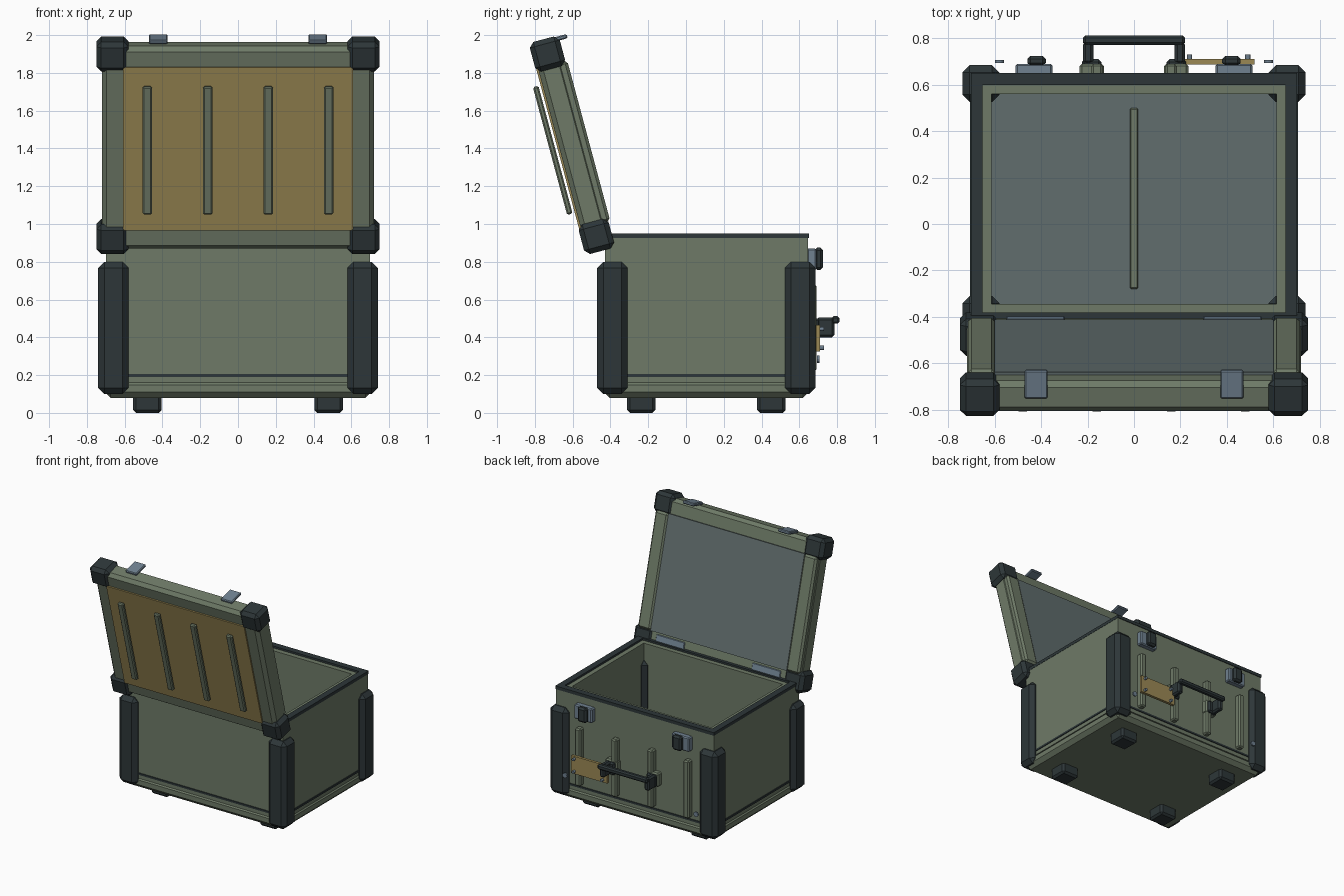
import bpy, bmesh, math
from mathutils import Matrix, Vector

if "Cube" in bpy.data.objects:
    bpy.data.objects.remove(bpy.data.objects["Cube"])

def mat(name, c):
    m = bpy.data.materials.new(name)
    m.diffuse_color = (*c, 1)
    m.use_nodes = True
    m.node_tree.nodes["Principled BSDF"].inputs["Base Color"].default_value = m.diffuse_color
    return m

GREEN = mat("green_paint", (.156, .195, .136))
DARK = mat("dark_rubber", (.026, .037, .040))
GOLD = mat("tan_panel", (.33, .25, .09))
LINER = mat("grey_liner", (.12, .155, .155))
STEEL = mat("blue_steel", (.16, .22, .28))

# Lid frame: local y points to the inside of the lid, local z up along it
LID = Matrix.Translation((0, -.604, 1.417)) @ Matrix.Rotation(math.radians(15), 4, 'X')
I = Matrix()

def finish(name, bm, m, M):
    bm.transform(M)
    bmesh.ops.recalc_face_normals(bm, faces=bm.faces)
    me = bpy.data.meshes.new(name)
    bm.to_mesh(me)
    bm.free()
    me.materials.append(m)
    ob = bpy.data.objects.new(name, me)
    bpy.context.collection.objects.link(ob)
    return ob

def box(name, x, y, z, m, bev=0, M=I):
    """Chamfered box from (min, max) ranges."""
    bm = bmesh.new()
    bmesh.ops.create_cube(bm, size=1)
    for v in bm.verts:
        v.co = Vector([(a + b) / 2 + c * (b - a) for c, (a, b) in zip(v.co, (x, y, z))])
    if bev:
        bmesh.ops.bevel(bm, geom=bm.edges[:], offset=bev, segments=1, affect='EDGES', profile=.5)
    return finish(name, bm, m, M)

def pair(name, x, y, z, m, bev=0, M=I):
    """The same box on the left and right."""
    box(name + "_right", x, y, z, m, bev, M)
    box(name + "_left", (-x[1], -x[0]), y, z, m, bev, M)

def ring(name, xo, yo, z, w, m):
    """Rectangular frame of width w, symmetric in x."""
    bm = bmesh.new()
    loops = []
    for i, h in ((0, z[0]), (0, z[1]), (w, z[1]), (w, z[0])):
        a, b, c = xo - i, yo[0] + i, yo[1] - i
        loops.append([bm.verts.new(p) for p in ((-a, b, h), (a, b, h), (a, c, h), (-a, c, h))])
    for k in range(4):
        p, q = loops[k], loops[(k + 1) % 4]
        for j in range(4):
            bm.faces.new((p[j], p[(j + 1) % 4], q[(j + 1) % 4], q[j]))
    return finish(name, bm, m, I)

def disc(name, x, y, z, r, d, m, M=I):
    """Small screw head facing along y."""
    bm = bmesh.new()
    bmesh.ops.create_cone(bm, cap_ends=True, segments=12, radius1=r, radius2=r, depth=d)
    finish(name, bm, m, M @ Matrix.Translation((x, y, z)) @ Matrix.Rotation(math.pi / 2, 4, 'X'))

# Body tub: walls, base skirt, groove, gasket and floor
Y0, Y1 = -.43, .645
ring("body_walls", .70, (Y0, Y1), (.16, .935), .085, GREEN)
box("base_skirt", (-.705, .705), (Y0 - .005, Y1 + .005), (.08, .178), GREEN, .03)
ring("base_groove", .706, (Y0 - .006, Y1 + .006), (.19, .205), .02, DARK)
ring("rim_gasket", .702, (Y0 - .002, Y1 + .005), (.925, .95), .05, DARK)
box("floor_liner", (-.62, .62), (-.35, .58), (.17, .185), LINER)
box("floor_bar", (-.018, .018), (-.28, .50), (.18, .205), GREEN, .006)

# Body corner guards and feet
for n, y in (("front", (-.47, -.31)), ("back", (.525, .685))):
    pair(n + "_corner_guard", (.58, .74), y, (.10, .80), DARK, .032)
for n, y in (("front", -.237), ("back", .452)):
    pair(n + "_foot", (.405, .555), (y - .075, y + .075), (0, .10), DARK, .015)

# Ribs on the latch side, latches and screws
for i, x in enumerate((-.48, -.16, .16, .48)):
    box(f"body_rib_{i}", (x - .025, x + .025), (.635, .69), (.22, .68), GREEN, .01)
pair("latch_plate", (.352, .51), (.64, .69), (.755, .87), STEEL, .008)
pair("latch_block", (.38, .46), (.68, .725), (.757, .875), DARK, .014)
for s in (-1, 1):
    disc(f"body_screw_{s}", s * .58, .70, .285, .02, .012, STEEL)

# Tan plate and its screws
box("tan_plate", (.20, .52), (.688, .71), (.325, .465), GOLD)
for x in (.24, .49):
    for z in (.345, .445):
        disc(f"plate_screw_{x}_{z}", x, .718, z, .011, .025, STEEL)

# Carry handle
pair("handle_foot", (.13, .235), (.635, .69), (.40, .51), GREEN, .01)
pair("handle_block", (.14, .225), (.66, .71), (.40, .50), DARK, .012)
pair("handle_arm", (.175, .22), (.69, .785), (.40, .505), DARK, .012)
box("handle_grip", (-.22, .22), (.772, .812), (.472, .512), DARK, .01)

# Lid shell with side rails, liner and outer panel
box("lid_shell", (-.72, .72), (-.068, .07), (-.555, .555), GREEN, .025, LID)
pair("lid_side_rail", (.60, .715), (-.05, .092), (-.44, .44), GREEN, .015, LID)
box("lid_liner", (-.602, .602), (.06, .082), (-.44, .44), LINER, 0, LID)
box("lid_outer_panel", (-.61, .61), (-.078, -.06), (-.447, .447), GOLD, 0, LID)
for i, x in enumerate((-.48, -.16, .16, .48)):
    box(f"lid_rib_{i}", (x - .025, x + .025), (-.12, -.09), (-.35, .35), GREEN, .008, LID)

# Lid corner guards, catches and hinges
for n, z in (("lower", -.5), ("upper", .5)):
    pair(n + "_lid_guard", (.58, .75), (-.082, .082), (z - .081, z + .081), DARK, .026, LID)
pair("lid_catch", (.372, .472), (.0, .125), (.553, .576), STEEL, .006, LID)
pair("hinge_plate", (.30, .55), (.055, .078), (-.54, -.455), STEEL, .004, LID)
pair("hinge_leaf", (.30, .55), (-.02, .06), (-.562, -.55), DARK, 0, LID)
